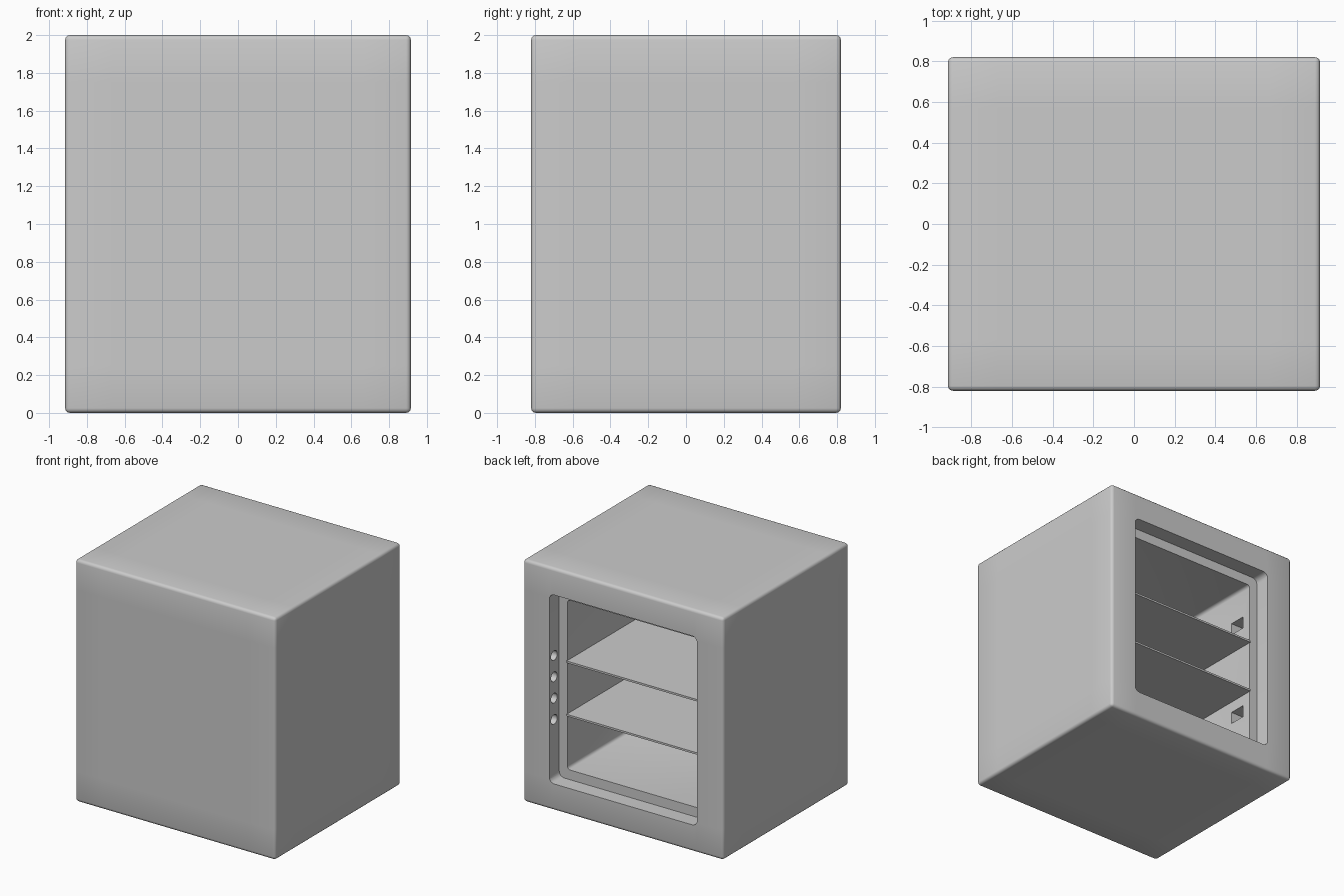
import bpy
import bmesh
from math import radians
from mathutils import Matrix, Vector

if "Cube" in bpy.data.objects:
    bpy.data.objects.remove(bpy.data.objects["Cube"])

# Single grey finish
grey = bpy.data.materials.new("grey_steel")
grey.use_nodes = True
grey.diffuse_color = (0.6, 0.6, 0.6, 1)
grey.node_tree.nodes["Principled BSDF"].inputs["Base Color"].default_value = (0.6, 0.6, 0.6, 1)


def add_object(name, bm):
    bmesh.ops.recalc_face_normals(bm, faces=bm.faces)
    mesh = bpy.data.meshes.new(name)
    bm.to_mesh(mesh)
    bm.free()
    mesh.materials.append(grey)
    obj = bpy.data.objects.new(name, mesh)
    bpy.context.collection.objects.link(obj)
    return obj


def box(name, low, high, radius=0, segments=3, depth_edges_only=False, support=0):
    """Box between two corners, optionally rounded and with support loops."""
    low, high = Vector(low), Vector(high)
    bm = bmesh.new()
    bmesh.ops.create_cube(bm, size=1)
    bmesh.ops.scale(bm, vec=high - low, verts=bm.verts)
    bmesh.ops.translate(bm, vec=(low + high) / 2, verts=bm.verts)
    if radius:
        edges = [e for e in bm.edges if not depth_edges_only
                 or abs(e.verts[0].co.y - e.verts[1].co.y) > 0.01]
        bmesh.ops.bevel(bm, geom=edges, offset=radius, segments=segments,
                        profile=0.5, affect='EDGES')
    if support:
        for axis in range(3):
            normal = Vector([float(i == axis) for i in range(3)])
            for spot in (low[axis] + support, high[axis] - support):
                bmesh.ops.bisect_plane(bm, geom=bm.verts[:] + bm.edges[:] + bm.faces[:],
                                       plane_co=normal * spot, plane_no=normal)
    return add_object(name, bm)


def sideways_cylinder(name, centre, radius, length):
    bm = bmesh.new()
    turn = Matrix.Translation(centre) @ Matrix.Rotation(radians(90), 4, 'Y')
    bmesh.ops.create_cone(bm, cap_ends=True, segments=24, radius1=radius,
                          radius2=radius, depth=length, matrix=turn)
    return add_object(name, bm)


def smooth(obj):
    bpy.ops.object.select_all(action='DESELECT')
    obj.select_set(True)
    bpy.context.view_layer.objects.active = obj
    bpy.ops.object.shade_smooth_by_angle(angle=radians(35))


# Cabinet shell, open at the back
cabinet = box("cabinet", (-0.915, -0.82, 0), (0.915, 0.82, 2), radius=0.025, support=0.25)

# Cutters: door recess, inner chamber, bolt holes and hinge-side slots
cutters = [
    box("recess_cutter", (-0.675, 0.69, 0.22), (0.675, 1.0, 1.78), 0.045, 4, True),
    box("chamber_cutter", (-0.6, -0.6, 0.3), (0.6, 0.76, 1.7), 0.025, 3),
]
for i in range(4):
    cutters.append(sideways_cylinder("bolt_hole_cutter", (0.7, 0.757, 0.717 + 0.176 * i), 0.04, 0.2))
for z in (0.6, 1.4):
    cutters.append(box("slot_cutter", (-0.75, 0.47, z - 0.05), (-0.55, 0.61, z + 0.05)))

for cutter in cutters:
    cutter.hide_render = True
    cut = cabinet.modifiers.new("cut", 'BOOLEAN')
    cut.operation = 'DIFFERENCE'
    cut.solver = 'EXACT'
    cut.object = cutter
    bpy.context.view_layer.objects.active = cabinet
    bpy.ops.object.modifier_apply(modifier=cut.name)
    bpy.data.objects.remove(cutter)
smooth(cabinet)

# Shelves, their front edges flush with the chamber mouth
for name, z in (("lower_shelf", 0.75), ("upper_shelf", 1.19)):
    box(name, (-0.602, -0.6, z - 0.008), (0.602, 0.7, z + 0.008))
